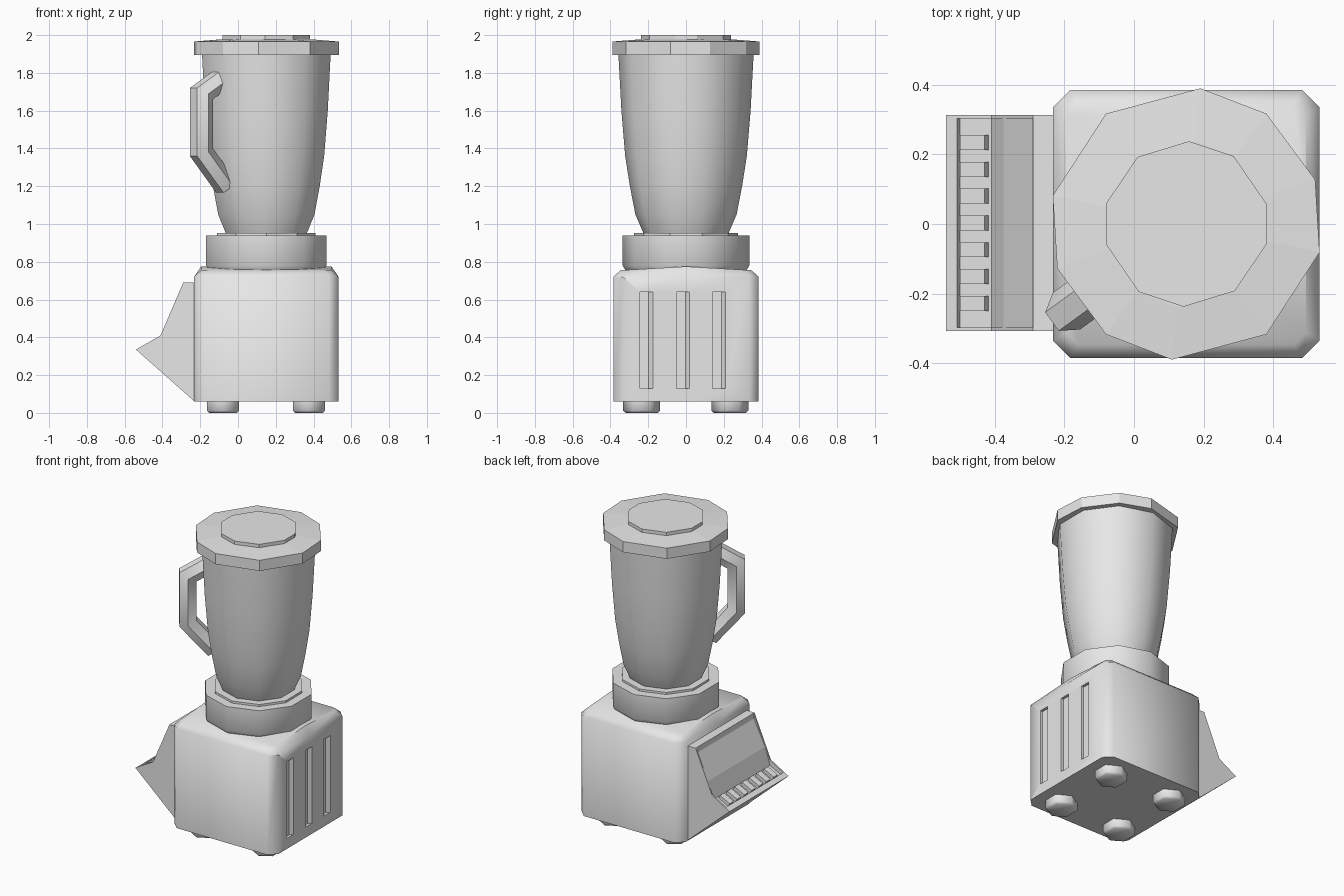
import bpy, bmesh
from math import cos, sin, radians, atan2
from mathutils import Vector, Matrix

if "Cube" in bpy.data.objects:
    bpy.data.objects.remove(bpy.data.objects["Cube"])

grey = bpy.data.materials.new("light_grey")
grey.use_nodes = True
grey.diffuse_color = (0.8, 0.8, 0.8, 1)
grey.node_tree.nodes["Principled BSDF"].inputs["Base Color"].default_value = (0.8, 0.8, 0.8, 1)

JAR_X = 0.15    # axis of the jar, lid and collar
TEN = [90 + 36 * i for i in range(10)]


def finish(name, bm, smooth=0):
    """Turn a bmesh into an object, smooth below the given angle."""
    bmesh.ops.recalc_face_normals(bm, faces=bm.faces)
    mesh = bpy.data.meshes.new(name)
    bm.to_mesh(mesh)
    bm.free()
    mesh.materials.append(grey)
    if smooth:
        mesh.shade_smooth()
        mesh.set_sharp_from_angle(angle=radians(smooth))
    obj = bpy.data.objects.new(name, mesh)
    bpy.context.collection.objects.link(obj)
    return obj


def loft(rings):
    """Skin a stack of equal point rings and cap both ends."""
    bm = bmesh.new()
    rows = [[bm.verts.new(p) for p in ring] for ring in rings]
    for a, b in zip(rows, rows[1:]):
        for i in range(len(a)):
            j = (i + 1) % len(a)
            bm.faces.new((a[i], a[j], b[j], b[i]))
    bm.faces.new(rows[0])
    bm.faces.new(rows[-1])
    return bm, rows


def turned(name, profile, angles, centre=(JAR_X, 0), smooth=0):
    """Round part from (radius, height) pairs and corner angles."""
    rings = [[(centre[0] + r * cos(radians(a)), centre[1] + r * sin(radians(a)), z)
              for a in angles] for r, z in profile]
    return finish(name, loft(rings)[0], smooth)


def extrude_y(name, profile, y0, y1):
    """Prism along y from an (x, z) outline."""
    return finish(name, loft([[(x, y, z) for x, z in profile] for y in (y0, y1)])[0])


# Motor housing: chamfered block with a slightly gabled top
def footprint(hx, hy, cut, z, rise=0):
    pts = [(hx, 0), (hx, hy - cut), (hx - cut, hy), (cut - hx, hy), (-hx, hy - cut)]
    pts += [(-x, -y) for x, y in pts]
    return [(JAR_X + x, y, z + rise * (1 - abs(y) / hy)) for x, y in pts]


bm, rows = loft([footprint(0.383, 0.385, 0.05, 0.06),
                 footprint(0.383, 0.385, 0.05, 0.72),
                 footprint(0.345, 0.347, 0.035, 0.755, 0.02)])
bmesh.ops.connect_verts(bm, verts=[rows[-1][0], rows[-1][5]])
housing = finish("motor_housing", bm, 50)

# Shallow vent grooves in the housing side
for y in (-0.21, -0.015, 0.175):
    outline = [(0.56, -0.034), (0.56, 0.034), (0.533, 0.034), (0.515, 0.012), (0.515, -0.034)]
    cutter = finish("vent_cutter", loft([[(x, y + dy, z) for x, dy in outline]
                                         for z in (0.13, 0.64)])[0])
    cutter.hide_render = True
    mod = housing.modifiers.new("vent", 'BOOLEAN')
    mod.operation = 'DIFFERENCE'
    mod.solver = 'EXACT'
    mod.object = cutter
    bpy.context.view_layer.objects.active = housing
    bpy.ops.object.modifier_apply(modifier=mod.name)
    bpy.data.objects.remove(cutter)

# Feet
for x, side in ((-0.08, "right"), (0.375, "left")):
    for y, end in ((-0.235, "front"), (0.232, "back")):
        turned(f"foot_{end}_{side}", [(0.085, 0), (0.098, 0.012), (0.098, 0.065)],
               [30 + 60 * i for i in range(6)], (x, y), 65)

# Collar and jar seat
turned("collar", [(0.32, 0.755), (0.335, 0.78), (0.335, 0.938)], TEN, smooth=40)
turned("jar_seat", [(0.275, 0.93), (0.275, 0.952)], TEN)

# Jar
turned("jar", [(0.225, 0.95), (0.268, 1.05), (0.297, 1.2), (0.322, 1.36),
               (0.342, 1.6), (0.358, 1.9)], TEN, smooth=40)

# Lid and cap, with slightly uneven corners
lid_half = [84, 54, 19, -12, -54]
turned("lid", [(0.392, 1.895), (0.392, 1.966), (0.24, 1.978)],
       lid_half + [a - 180 for a in lid_half])
cap_half = [88, 55, 14, -14, -54]
turned("lid_cap", [(0.238, 1.97), (0.238, 2.0)], cap_half + [a - 180 for a in cap_half])

# Handle: six-sided tube swept along a bent path
out = Vector((cos(radians(216)), sin(radians(216)), 0))
side = out.cross(Vector((0, 0, 1)))
path = [Vector((JAR_X, 0, z)) + out * r
        for r, z in ((0.29, 1.77), (0.425, 1.69), (0.425, 1.38), (0.265, 1.2))]
rings = []
for i, p in enumerate(path):
    before = (p - path[i - 1]).normalized() if i else None
    after = (path[i + 1] - p).normalized() if i < len(path) - 1 else None
    tangent = ((before or after) + (after or before)).normalized()
    normal = side.cross(tangent)
    stretch = 1 / tangent.dot(after or before)
    rings.append([p + side * 0.066 * cos(radians(a)) + normal * 0.06 * stretch * sin(radians(a))
                  for a in range(0, 360, 60)])
finish("handle", loft(rings)[0], 35)

# Control panel: two cheeks around a recessed core
cheek = [(-0.23, 0.06), (-0.54, 0.335), (-0.41, 0.41), (-0.29, 0.69), (-0.23, 0.69)]
core = [(-0.23, 0.06), (-0.54, 0.335), (-0.508, 0.353), (-0.5, 0.33), (-0.41, 0.375),
        (-0.375, 0.49), (-0.292, 0.655), (-0.29, 0.69), (-0.23, 0.69)]
extrude_y("panel_cheek_front", cheek, -0.307, -0.297)
extrude_y("panel_cheek_back", cheek, 0.303, 0.313)
extrude_y("control_panel", core, -0.297, 0.303)

# Row of push buttons on the lower ledge
tilt = Matrix.Rotation(-atan2(0.045, 0.09), 4, 'Y')
for i in range(7):
    bm = bmesh.new()
    bmesh.ops.create_cube(bm, size=1, matrix=Matrix.Translation((-0.458, -0.228 + 0.077 * i, 0.36))
                          @ tilt @ Matrix.Diagonal((0.08, 0.043, 0.03, 1)))
    finish(f"button_{i + 1}", bm)
